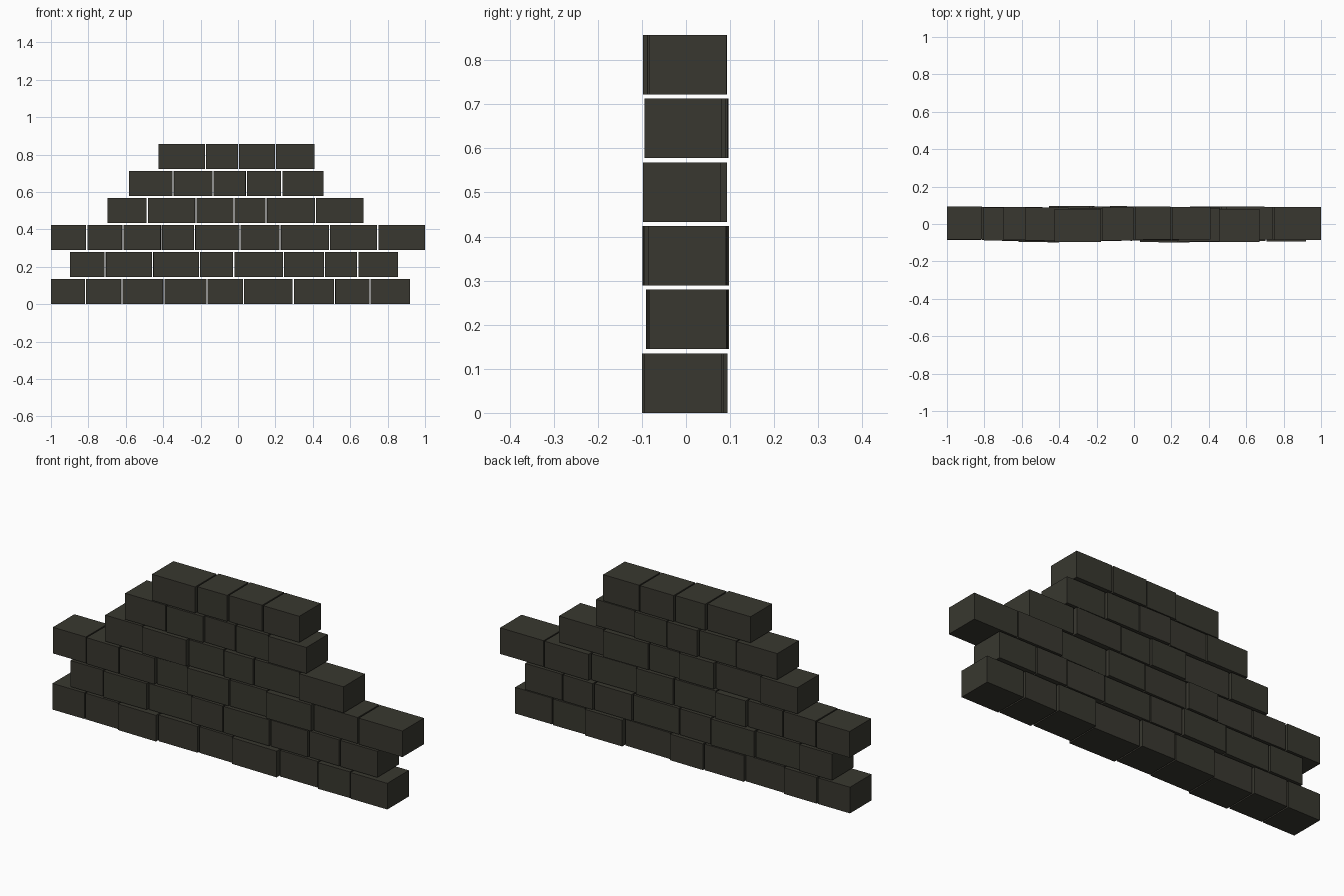
import bpy
import math
import random

if "Cube" in bpy.data.objects:
    bpy.data.objects.remove(bpy.data.objects["Cube"])

random.seed(4)

PITCH = 0.1445     # course spacing
HEIGHT = 0.135     # brick height
DEPTH = 0.176      # brick depth
GAP = 0.007        # open joint between bricks

stone = bpy.data.materials.new("dark stone")
stone.diffuse_color = (0.040, 0.039, 0.029, 1.0)
stone.use_nodes = True
stone.node_tree.nodes["Principled BSDF"].inputs["Base Color"].default_value = stone.diffuse_color

# Joint positions along x, one list per course from bottom to top
courses = [
    [-1.0, -.815, -.62, -.396, -.165, .03, .295, .516, .705, .919],
    [-.899, -.71, -.457, -.207, -.023, .244, .463, .64, .855],
    [-1.0, -.808, -.616, -.41, -.232, .01, .225, .488, .747, 1.0],
    [-.699, -.485, -.225, -.022, .15, .413, .671],
    [-.583, -.348, -.134, .045, .234, .456],
    [-.424, -.174, .002, .2, .409],
]

# Small push in (+) or out (-) of each brick, in thousandths
pushes = [
    [2, 2, -9, 0, 3, -10, 6, -3, -6],
    [4, -2, 8, 0, -1, 2, 6, 4],
    [5, 0, -3, 8, -2, 3, -9, 5, 2],
    [2, -8, 5, -1, 4, -9, 0],
    [0, -3, 7, 3, -6],
    [-9, 0, 5, 4],
]


def brick(name, x0, x1, y, z, yaw):
    """One rectangular brick between two joints."""
    bpy.ops.mesh.primitive_cube_add(size=1, location=((x0 + x1) / 2, y, z),
                                    rotation=(0, 0, yaw))
    ob = bpy.context.object
    ob.name = name
    ob.scale = (x1 - x0, DEPTH, HEIGHT)
    ob.data.materials.append(stone)


# Lay the courses
for row, joints in enumerate(courses):
    last = len(joints) - 2
    for i, (a, b) in enumerate(zip(joints, joints[1:])):
        x0 = a if i == 0 else a + GAP / 2
        x1 = b if i == last else b - GAP / 2
        # end bricks stay square, inner bricks sit slightly askew
        yaw = 0 if i in (0, last) else math.radians(random.uniform(-0.9, 0.9))
        brick(f"brick_course{row + 1}_{i + 1}", x0, x1, pushes[row][i] / 1000,
              row * PITCH + HEIGHT / 2, yaw)
